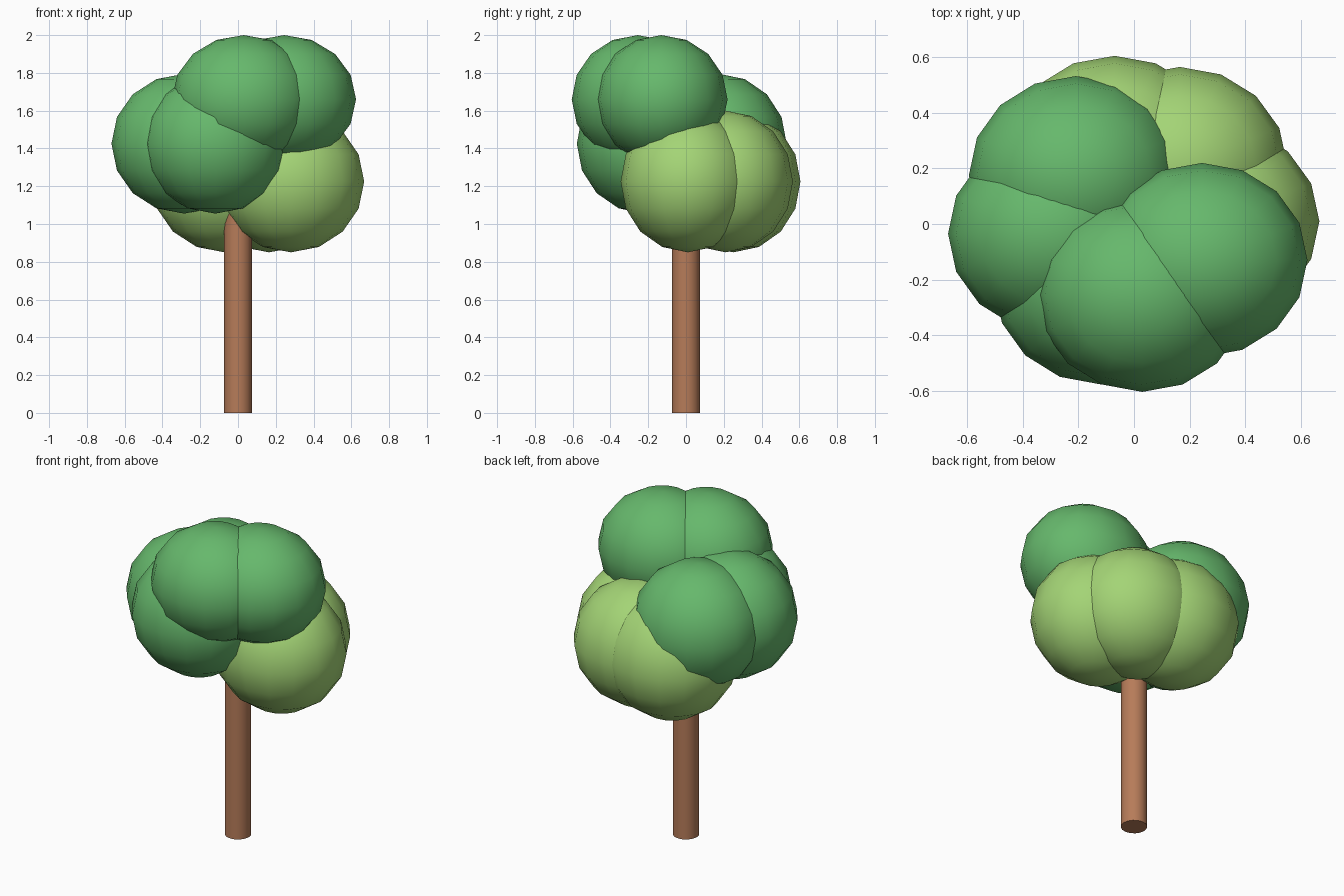
import bpy

cube = bpy.data.objects.get("Cube")
if cube:
    bpy.data.objects.remove(cube, do_unlink=True)


def make_material(name, rgb):
    mat = bpy.data.materials.new(name)
    mat.use_nodes = True
    colour = (*rgb, 1)
    mat.diffuse_color = colour
    mat.node_tree.nodes["Principled BSDF"].inputs["Base Color"].default_value = colour
    return mat


bark = make_material("bark brown", (0.47, 0.20, 0.10))
deep_green = make_material("deep green", (0.133, 0.48, 0.15))
light_green = make_material("light green", (0.37, 0.66, 0.18))


def finish(name, mat):
    obj = bpy.context.object
    obj.name = name
    obj.data.materials.append(mat)
    bpy.ops.object.transform_apply(location=False, rotation=False, scale=True)
    bpy.ops.object.shade_smooth_by_angle()
    return obj


def foliage(name, mat, centres, z, radii):
    """A ring of overlapping leaf balls at one height."""
    for i, (x, y) in enumerate(centres, 1):
        bpy.ops.mesh.primitive_uv_sphere_add(
            segments=16, ring_count=8, radius=1, location=(x, y, z))
        bpy.context.object.scale = radii
        finish(f"{name}_{i}", mat)


# Trunk, reaching up into the leaves
height = 1.2
bpy.ops.mesh.primitive_cylinder_add(
    vertices=16, radius=0.074, depth=height, location=(0, 0, height / 2))
trunk = finish("trunk", bark)

# Three tiers of leaves
foliage("lower_leaves", light_green,
        [(0.28, 0.01), (0.165, 0.21), (-0.07, 0.25)], 1.225, (0.388, 0.356, 0.375))
foliage("middle_leaves", deep_green,
        [(-0.285, -0.035), (-0.12, -0.22), (-0.21, 0.175)], 1.425, (0.385, 0.358, 0.37))
foliage("top_leaves", deep_green,
        [(0.03, -0.255), (0.245, -0.13)], 1.66, (0.38, 0.35, 0.34))
